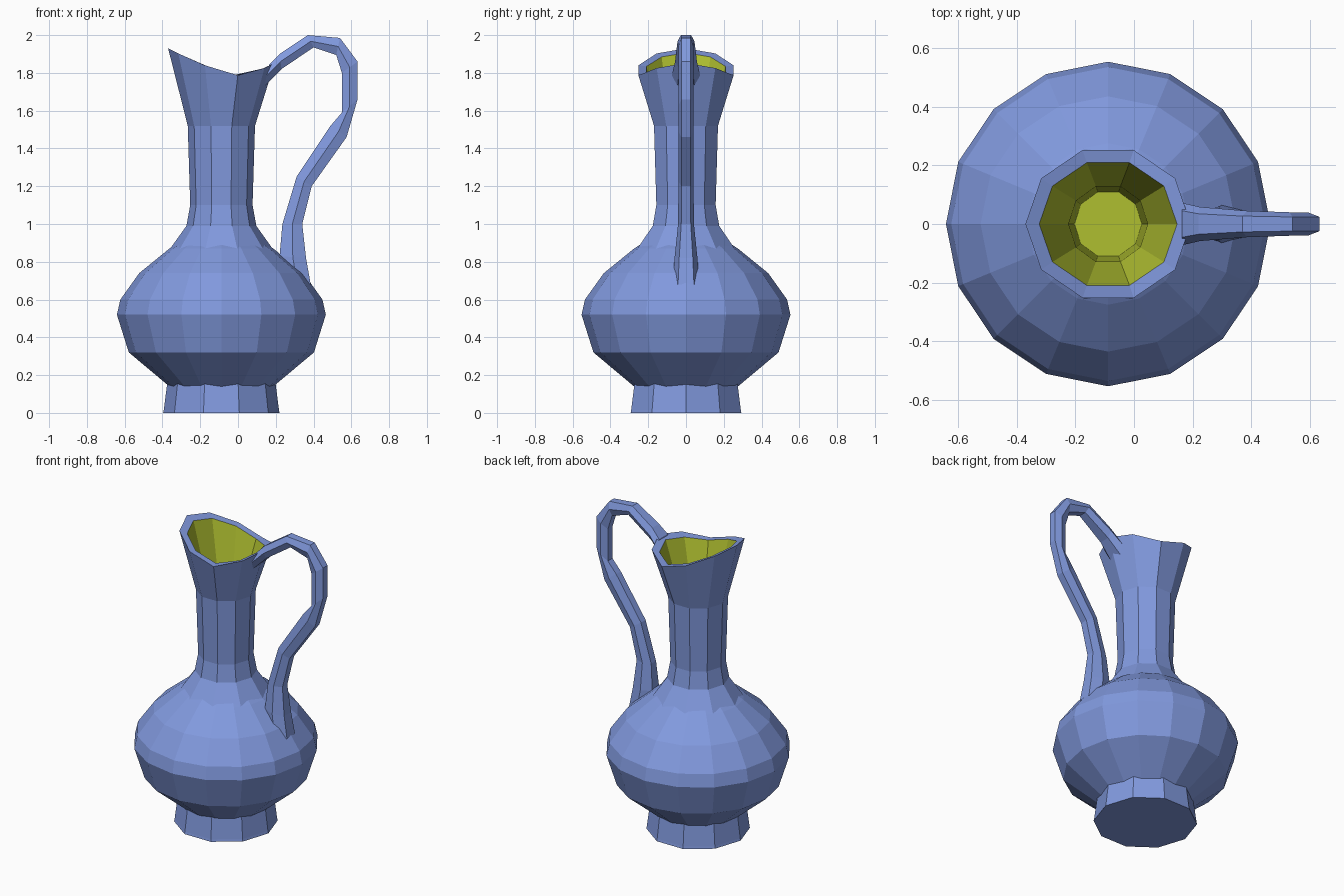
import bpy, bmesh, math

if "Cube" in bpy.data.objects:
    bpy.data.objects.remove(bpy.data.objects["Cube"])

CX = -0.088  # axis of the vessel


def material(name, rgb):
    m = bpy.data.materials.new(name)
    m.diffuse_color = (*rgb, 1)
    m.use_nodes = True
    m.node_tree.nodes["Principled BSDF"].inputs["Base Color"].default_value = m.diffuse_color
    return m


BLUE = material("soft blue", (0.22, 0.32, 0.73))
OLIVE = material("yellow green", (0.43, 0.52, 0.03))


def loft(name, rings, inside_from=None):
    """Skin a list of equal-sized rings and cap both ends.
    Faces from ring index inside_from onward get the inner colour."""
    bm = bmesh.new()
    loops = [[bm.verts.new(p) for p in r] for r in rings]
    n = len(loops[0])
    bm.faces.new(loops[0])
    for k, (a, b) in enumerate(zip(loops, loops[1:])):
        for i in range(n):
            j = (i + 1) % n
            f = bm.faces.new((a[i], a[j], b[j], b[i]))
            f.material_index = int(inside_from is not None and k >= inside_from)
    end = bm.faces.new(loops[-1])
    end.material_index = int(inside_from is not None)
    bmesh.ops.recalc_face_normals(bm, faces=bm.faces)
    me = bpy.data.meshes.new(name)
    bm.to_mesh(me)
    bm.free()
    ob = bpy.data.objects.new(name, me)
    me.materials.append(BLUE)
    me.materials.append(OLIVE)
    bpy.context.collection.objects.link(ob)
    return ob


def circle(r, z, n, turn=0.0):
    angles = [math.tau * (i + turn) / n for i in range(n)]
    return [(CX + r * math.cos(a), r * math.sin(a), z) for a in angles]


def lip(rx, ry, n):
    """Wavy rim ring: high at the spout (-x), lowest just right of the axis."""
    pts = []
    for x, y, _ in circle(1, 0, n):
        x, y = CX + (x - CX) * rx, y * ry
        d = abs(x - 0.02) / (0.39 if x < 0.02 else 0.30)
        pts.append((x, y, 1.785 + 0.145 * d ** 1.4))
    return pts


# Foot
loft("foot", [circle(0.308, 0.0, 10), circle(0.305, 0.015, 10),
              circle(0.285, 0.17, 10)])

# Round belly
belly = [(0.275, 0.14), (0.49, 0.32), (0.553, 0.52), (0.535, 0.60),
         (0.435, 0.74), (0.275, 0.87), (0.15, 0.95)]
loft("belly", [circle(r, z, 16) for r, z in belly])

# Neck with flared wavy lip and coloured inside
N = 10
outer = [(0.285, 0.85), (0.185, 0.99), (0.165, 1.10), (0.178, 1.52)]
rings = [circle(r, z, N) for r, z in outer]
rings += [lip(0.282, 0.265, N), lip(0.235, 0.22, N)]
rings += [circle(r, z, N) for r, z in [(0.135, 1.52), (0.115, 1.08)]]
loft("neck", rings, inside_from=5)

# Handle: outer x, z, inner x, z, half width
stations = [
    (0.165, 1.845, 0.14, 1.73, 0.075), (0.22, 1.90, 0.23, 1.82, 0.058),
    (0.37, 2.00, 0.40, 1.935, 0.045), (0.54, 1.985, 0.52, 1.895, 0.04),
    (0.633, 1.86, 0.55, 1.80, 0.04), (0.633, 1.66, 0.55, 1.59, 0.04),
    (0.575, 1.46, 0.49, 1.52, 0.04), (0.39, 1.20, 0.31, 1.25, 0.04),
    (0.34, 1.00, 0.235, 1.00, 0.042), (0.36, 0.82, 0.22, 0.83, 0.06),
    (0.385, 0.68, 0.24, 0.70, 0.07)]


def section(ox, oz, ix, iz, w):
    mx, mz = (ox + ix) / 2, (oz + iz) / 2
    return [(ox, -0.6 * w, oz), (ox, 0.6 * w, oz), (mx, w, mz),
            (ix, 0.6 * w, iz), (ix, -0.6 * w, iz), (mx, -w, mz)]


loft("handle", [section(*s) for s in stations])
